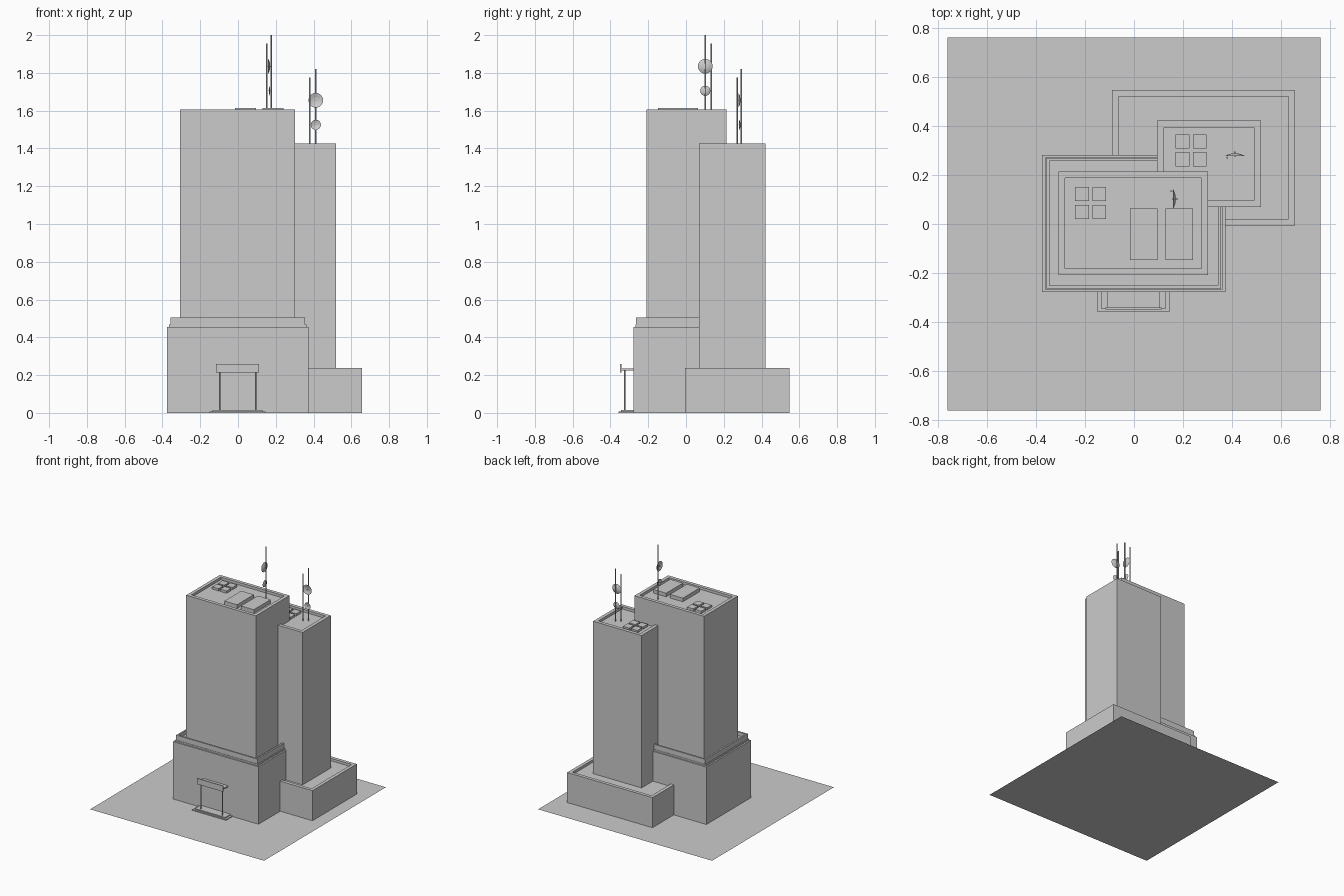
import bpy, bmesh, math
from mathutils import Matrix, Vector

old = bpy.data.objects.get("Cube")
if old:
    bpy.data.objects.remove(old, do_unlink=True)

concrete = bpy.data.materials.new("grey_concrete")
concrete.use_nodes = True
GREY = (0.6, 0.6, 0.6, 1)
concrete.diffuse_color = GREY
concrete.node_tree.nodes["Principled BSDF"].inputs["Base Color"].default_value = GREY


def finish(name, bm):
    mesh = bpy.data.meshes.new(name)
    bm.to_mesh(mesh)
    bm.free()
    mesh.materials.append(concrete)
    obj = bpy.data.objects.new(name, mesh)
    bpy.context.collection.objects.link(obj)
    return obj


def block(name, x, y, z, rim=0, sink=0):
    """Box from x, y, z ranges; a rim leaves a parapet round a sunken roof."""
    bm = bmesh.new()
    bmesh.ops.create_cube(bm, size=1)
    for v in bm.verts:
        v.co = Vector([r[0] + (c + 0.5) * (r[1] - r[0]) for c, r in zip(v.co, (x, y, z))])
    if rim:
        bm.normal_update()
        top = max(bm.faces, key=lambda f: f.calc_center_median().z)
        bmesh.ops.inset_individual(bm, faces=[top], thickness=rim)
        # Step the roof down with vertical inner walls
        low = bmesh.ops.extrude_discrete_faces(bm, faces=[top])["faces"]
        verts = list(low[0].verts)
        bmesh.ops.translate(bm, verts=verts, vec=(0, 0, -sink))
    return finish(name, bm)


def rod(name, x, y, z0, z1, radius):
    bm = bmesh.new()
    bmesh.ops.create_cone(bm, cap_ends=True, segments=8, radius1=radius, radius2=radius,
                          depth=z1 - z0, matrix=Matrix.Translation((x, y, (z0 + z1) / 2)))
    return finish(name, bm)


def dish(name, centre, radius, turn):
    """Shallow bowl opening along local -x, with a thin feed horn."""
    bm = bmesh.new()
    depth = radius * 0.28
    rings = ((0.02, 0), (0.5, 0.25), (0.85, 0.7), (1, 1), (0.82, 0.85), (0.45, 0.4), (0.02, 0.2))
    path = [bm.verts.new((-depth * d, radius * r, 0)) for r, d in rings]
    edges = [bm.edges.new(p) for p in zip(path, path[1:])]
    bmesh.ops.spin(bm, geom=path + edges, axis=(1, 0, 0), cent=(0, 0, 0),
                   angle=math.tau, steps=20, use_merge=True)
    bmesh.ops.remove_doubles(bm, verts=bm.verts, dist=1e-5)
    bmesh.ops.recalc_face_normals(bm, faces=bm.faces)
    bmesh.ops.create_cone(bm, cap_ends=True, segments=6, radius1=0.002, radius2=0.002, depth=depth * 1.5,
                          matrix=Matrix.Translation((-depth * 0.75, 0, 0)) @ Matrix.Rotation(math.pi / 2, 4, "Y"))
    bm.transform(Matrix.Translation(centre) @ Matrix.Rotation(turn, 4, "Z"))
    return finish(name, bm)


def antenna(prefix, x, y, z, turn):
    """Tall mast with two dishes, beside a shorter mast."""
    rot = Matrix.Rotation(turn, 3, "Z")
    side = rot @ Vector((-0.022, 0.032, 0))
    rod(prefix + "_tall_mast", x, y, z, z + 0.415, 0.004)
    rod(prefix + "_short_mast", x + side.x, y + side.y, z, z + 0.37, 0.004)
    for label, height, radius in (("large", 0.25, 0.039), ("small", 0.12, 0.027)):
        centre = Vector((x, y, z + height)) + rot @ Vector((-0.004, 0, 0))
        dish(f"{prefix}_{label}_dish", centre, radius, turn)


def roof_vents(prefix, x, y, z):
    """Two by two group of square roof units."""
    for i in range(2):
        for j in range(2):
            vx, vy = x + i * 0.07, y + j * 0.073
            block(f"{prefix}_vent_{i}{j}", (vx, vx + 0.056), (vy, vy + 0.058), (z, z + 0.018))


# Ground sheet
bm = bmesh.new()
bmesh.ops.create_grid(bm, x_segments=1, y_segments=1, size=0.762)
finish("ground_plate", bm)

# Podiums
block("main_podium", (-0.376, 0.374), (-0.277, 0.281), (0, 0.455))
block("main_podium_ledge", (-0.364, 0.362), (-0.267, 0.272), (0.455, 0.467))
block("main_podium_parapet", (-0.357, 0.355), (-0.264, 0.269), (0.467, 0.506), 0.018, 0.03)
block("side_podium", (-0.09, 0.657), (-0.006, 0.548), (0, 0.238), 0.038, 0.02)

# Towers
block("main_tower", (-0.308, 0.302), (-0.208, 0.214), (0.45, 1.605), 0.038, 0.02)
block("side_tower", (0.094, 0.518), (0.069, 0.422), (0.2, 1.425), 0.039, 0.02)

# Roof units
for label, x0 in (("left", 0.129), ("right", -0.017)):
    block(label + "_roof_unit", (x0, x0 + 0.112), (-0.147, 0.064), (1.585, 1.614))
roof_vents("main", -0.24, 0.02, 1.585)
roof_vents("side", 0.17, 0.235, 1.405)

# Antennas
antenna("main", 0.175, 0.102, 1.585, 0)
antenna("side", 0.412, 0.293, 1.405, math.pi / 2)

# Entrance steps, posts and canopy
block("entrance_lower_step", (-0.152, 0.146), (-0.357, -0.277), (0, 0.007))
block("entrance_upper_step", (-0.135, 0.13), (-0.345, -0.277), (0.007, 0.015))
block("canopy_roof", (-0.11, 0.107), (-0.342, -0.277), (0.225, 0.234))
block("canopy_fascia", (-0.116, 0.112), (-0.349, -0.341), (0.215, 0.26))
for label, x in (("left", 0.093), ("right", -0.097)):
    rod(label + "_canopy_post", x, -0.325, 0.015, 0.228, 0.004)
